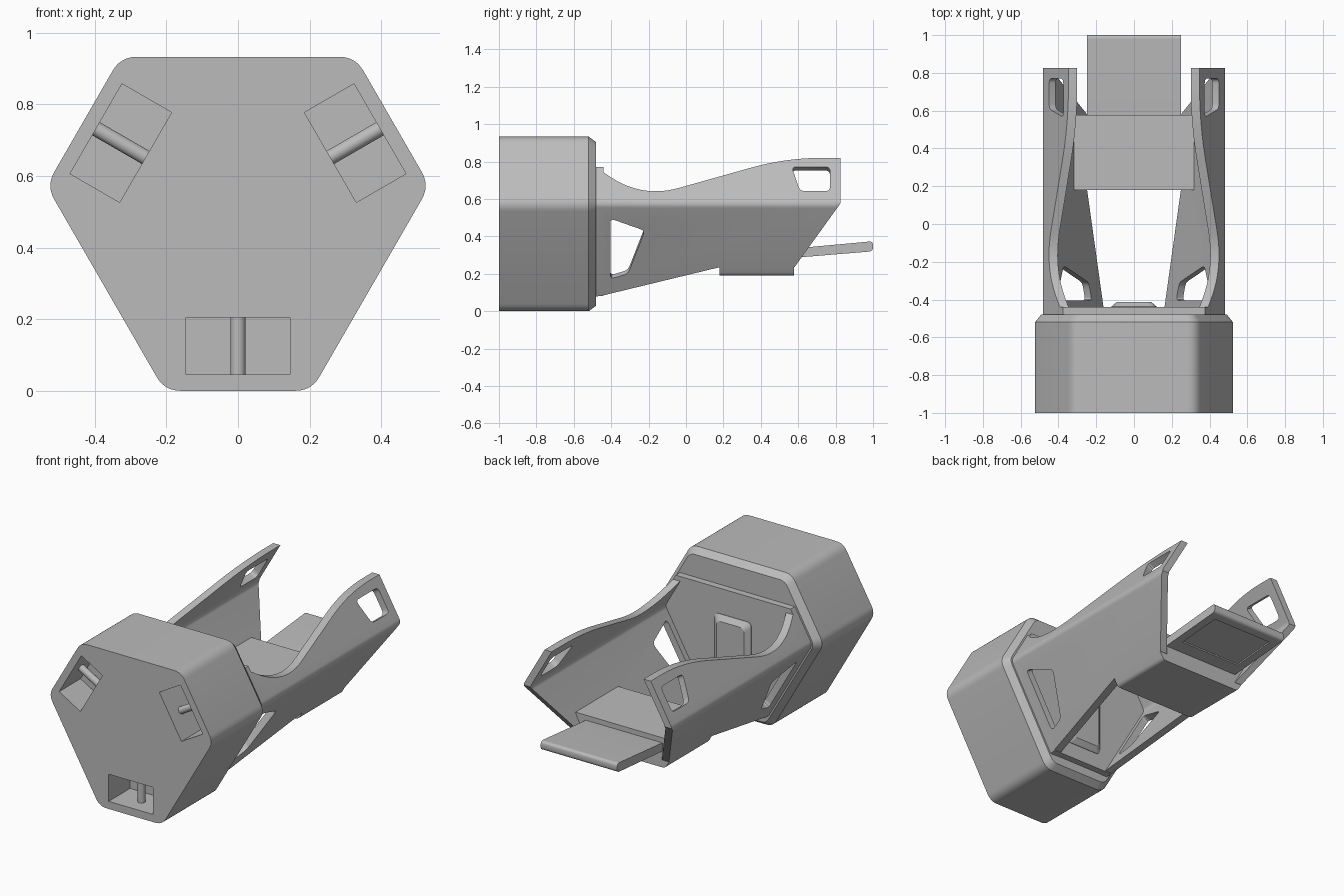
import bpy, bmesh, math
from mathutils import Vector, Matrix

if "Cube" in bpy.data.objects:
    bpy.data.objects.remove(bpy.data.objects["Cube"], do_unlink=True)

GREY = (0.5, 0.5, 0.5, 1)
mat = bpy.data.materials.new("plain grey")
mat.use_nodes = True
mat.diffuse_color = GREY
mat.node_tree.nodes["Principled BSDF"].inputs["Base Color"].default_value = GREY

MID = 0.573          # height of the widest point of the hexagon
TOP = 0.933          # height of the housing


def loft(name, loops):
    """Closed solid through matching loops of 3D points."""
    bm = bmesh.new()
    rings = [[bm.verts.new(p) for p in loop] for loop in loops]
    n = len(rings[0])
    for a, b in zip(rings, rings[1:]):
        for i in range(n):
            j = (i + 1) % n
            bm.faces.new((a[i], a[j], b[j], b[i]))
    bm.faces.new(rings[0])
    bm.faces.new(rings[-1])
    bmesh.ops.recalc_face_normals(bm, faces=bm.faces)
    mesh = bpy.data.meshes.new(name)
    bm.to_mesh(mesh)
    bm.free()
    mesh.materials.append(mat)
    ob = bpy.data.objects.new(name, mesh)
    bpy.context.collection.objects.link(ob)
    return ob


def rounded(pts, radii, n=6):
    """Round the corners of a 2D polygon; radii is one value or one per corner."""
    if not isinstance(radii, (list, tuple)):
        radii = [radii] * len(pts)
    out = []
    for i, r in enumerate(radii):
        p, a, b = (Vector(pts[k % len(pts)]) for k in (i, i - 1, i + 1))
        if r == 0:
            out.append(p)
            continue
        s, e = p + (a - p).normalized() * r, p + (b - p).normalized() * r
        for k in range(n + 1):
            t = k / n
            out.append(s * (1 - t) ** 2 + p * 2 * t * (1 - t) + e * t * t)
    return out


def along_y(name, pts, *ys):
    return loft(name, [[(x, y, z) for x, z in pts] for y in ys])


def along_x(name, pts, x0, x1):
    return loft(name, [[(x, y, z) for y, z in pts] for x in (x0, x1)])


def activate(ob):
    bpy.ops.object.select_all(action='DESELECT')
    ob.select_set(True)
    bpy.context.view_layer.objects.active = ob


def boolean(ob, cutter, op='DIFFERENCE'):
    cutter.hide_render = True
    m = ob.modifiers.new("cut", 'BOOLEAN')
    m.object, m.operation, m.solver = cutter, op, 'EXACT'
    activate(ob)
    bpy.ops.object.modifier_apply(modifier=m.name)
    bpy.data.objects.remove(cutter, do_unlink=True)


def edge_x(z, inset):
    """Half width of the inset hexagon at height z."""
    return 0.5355 - 0.577 * abs(z - MID) - 1.155 * inset


def hexagon(inset, low, high):
    right = [(edge_x(z, inset), z) for z in (low, MID, high)]
    return right + [(-x, z) for x, z in reversed(right)]


# Front housing with a chamfered rear edge
full = rounded(hexagon(0, 0, TOP), 0.045)
small = rounded(hexagon(0.03, 0.03, TOP - 0.03), 0.035)
housing = loft("front_housing", [[(x, y, z) for x, z in pts] for pts, y in
                                 ((full, -1), (full, -0.52), (small, -0.48))])

# Three pockets around the front centre, each with a crossing pin
for k in range(3):
    turn = Matrix.Translation((0, 0, 0.503)) @ Matrix.Rotation(k * math.tau / 3, 4, 'Y')
    w, h = 0.145, 0.08
    rect = [(-w, -h), (w, -h), (w, h), (-w, h)]
    loops = [[turn @ Vector((x, y, z - 0.378)) for x, z in rect] for y in (-1.05, -0.8)]
    boolean(housing, loft("pocket_cutter", loops))
    bpy.ops.mesh.primitive_cylinder_add(vertices=24, radius=0.021, depth=0.17)
    pin = bpy.context.object
    pin.name = f"pocket_pin_{k + 1}"
    pin.data.materials.append(mat)
    pin.matrix_world = turn @ Matrix.Translation((0, -0.9, -0.378))

# Rear mounting plate and its raised panel
along_y("rear_plate", rounded(hexagon(0.04, 0.08, 0.77), [0, 0.03, 0, 0, 0.03, 0]),
        -0.49, -0.44)


def panel(w, low, high):
    return rounded([(-w, low), (w, low), (w, high), (-w, high)], 0.03)


loft("raised_panel", [[(x, y, z) for x, z in pts] for pts, y in
                      ((panel(0.12, 0.17, 0.62), -0.45), (panel(0.12, 0.17, 0.62), -0.437),
                       (panel(0.09, 0.2, 0.59), -0.412))])

# Side arm: bent wall trimmed to the side outline
section = [(edge_x(z, 0.04), z) for z in (0.03, MID, 0.88)]
section += [(edge_x(z, 0.08), z) for z in (0.88, MID, 0.03)]
arm = along_y("side_arms", rounded(section, [0, 0.025, 0, 0, 0.02, 0]), -0.49, 0.9)
outline = [(-0.5, 0.78), (-0.23, 0.605), (0.536, 0.82), (0.825, 0.82), (0.825, 0.575),
           (0.58, 0.235), (0.18, 0.235), (-0.44, 0.085), (-0.5, 0.075)]
outline = rounded(outline, [0, 0.2, 0.2, 0, 0, 0, 0, 0, 0], 14)
boolean(arm, along_x("outline_cutter", outline, 0.05, 0.7), 'INTERSECT')

# Window openings cut square to the upper and lower walls
upper = [(0.565, 0.772), (0.77, 0.772), (0.77, 0.642), (0.61, 0.642)]
lower = [(-0.405, 0.495), (-0.22, 0.43), (-0.31, 0.2), (-0.405, 0.172)]
for window, lift in ((upper, 0.5), (lower, -0.5)):
    pts = rounded(window, 0.025, 4)
    loops = [[(edge_x(z, 0.04) + 0.866 * d, y, z + lift * d) for y, z in pts]
             for d in (0.05, -0.09)]
    boolean(arm, loft("window_cutter", loops))
arm.modifiers.new("mirror", 'MIRROR')
activate(arm)
bpy.ops.object.modifier_apply(modifier="mirror")

# Cross block joining the arms
block = [(edge_x(0.19, 0.04), 0.19), (edge_x(0.235, 0.04), 0.235),
         (edge_x(0.235, 0.06), 0.235), (0.317, 0.365)]
block += [(-x, z) for x, z in reversed(block)]
along_y("cross_block", rounded(block, [0.02, 0, 0, 0, 0, 0, 0, 0.02]), 0.18, 0.578)

# Rear tongue with a shallow recess underneath
side = [(0.5, 0.279), (1.0, 0.32), (1.0, 0.374), (0.5, 0.328)]
tongue = along_x("rear_tongue", rounded(side, [0, 0.022, 0.022, 0]), -0.25, 0.25)
recess = [(0.66, 0.25), (0.94, 0.25), (0.94, 0.323), (0.66, 0.3)]
boolean(tongue, along_x("recess_cutter", recess, -0.2, 0.2))

# Smooth the rounded corners and keep the creases sharp
for ob in [o for o in bpy.context.scene.objects if o.type == 'MESH']:
    activate(ob)
    bpy.ops.object.shade_smooth_by_angle(angle=math.radians(28))
